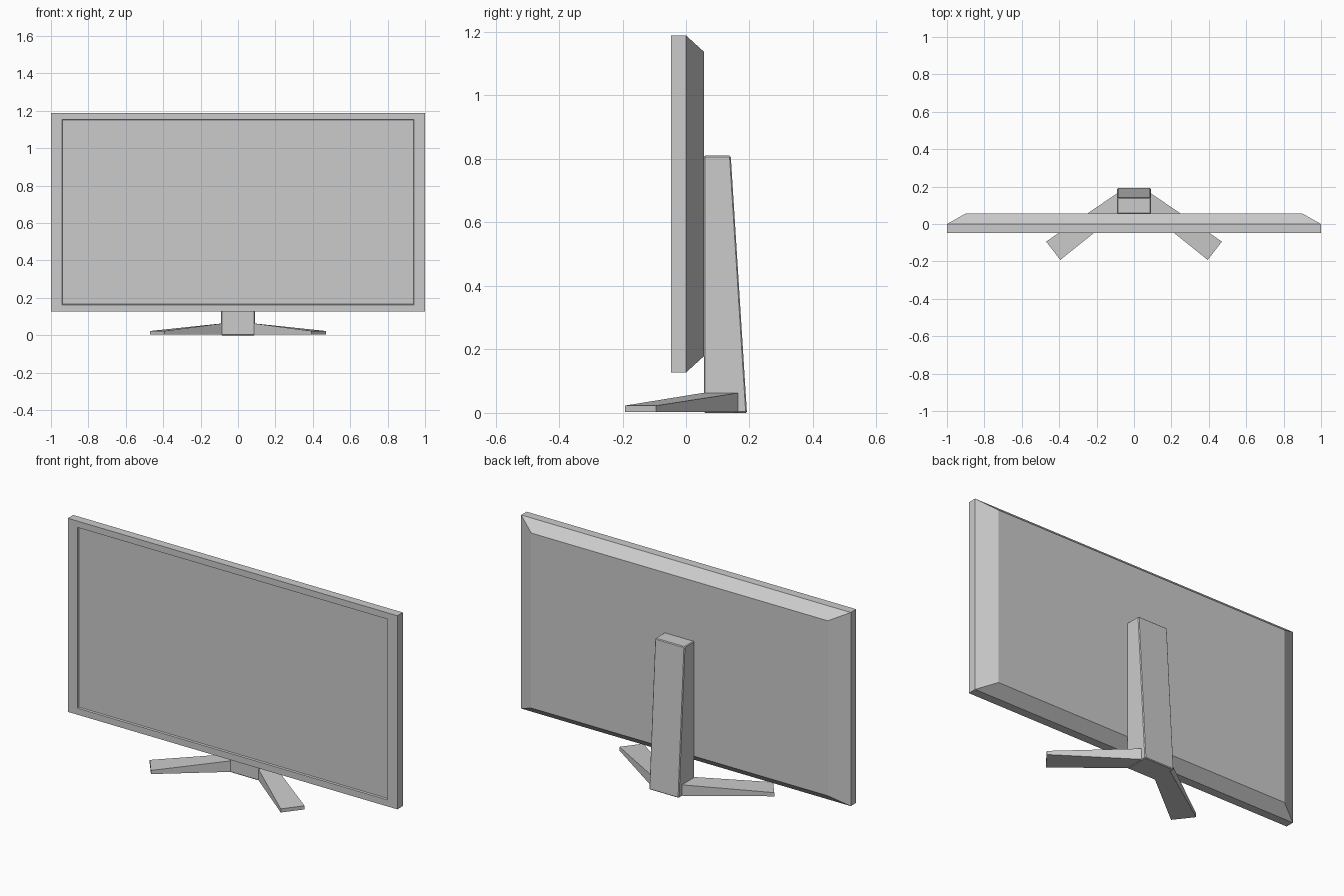
import bpy, bmesh

if "Cube" in bpy.data.objects:
    bpy.data.objects.remove(bpy.data.objects["Cube"])


def loft(name, rings):
    """Closed solid through matching point rings, capped at both ends."""
    bm = bmesh.new()
    loops = [[bm.verts.new(p) for p in ring] for ring in rings]
    n = len(loops[0])
    for a, b in zip(loops, loops[1:]):
        for i in range(n):
            j = (i + 1) % n
            bm.faces.new((a[i], a[j], b[j], b[i]))
    bm.faces.new(loops[0])
    bm.faces.new(loops[-1])
    bmesh.ops.recalc_face_normals(bm, faces=bm.faces)
    mesh = bpy.data.meshes.new(name)
    bm.to_mesh(mesh)
    bm.free()
    obj = bpy.data.objects.new(name, mesh)
    bpy.context.collection.objects.link(obj)
    return obj


def rect_xz(hx, z0, z1, y):
    return [(-hx, y, z0), (hx, y, z0), (hx, y, z1), (-hx, y, z1)]


# Display panel: recessed screen, flat rim, chamfered back
loft("display_panel", [
    rect_xz(0.938, 0.166, 1.151, -0.038),
    rect_xz(0.941, 0.163, 1.154, -0.047),
    rect_xz(1.0, 0.127, 1.189, -0.047),
    rect_xz(1.0, 0.127, 1.189, 0.0),
    rect_xz(0.9, 0.178, 1.138, 0.056),
])

# Column: side profile with a sloping back, extruded across x
profile = [(0.056, 0.0), (0.192, 0.0), (0.141, 0.81), (0.056, 0.81)]
column = loft("stand_column", [[(x, y, z) for y, z in profile] for x in (-0.09, 0.09)])
bevel = column.modifiers.new("edge_softening", 'BEVEL')
bevel.width = 0.004
bevel.segments = 1

# Feet: tapered legs splayed forward, mirrored across x
root = [(0.08, 0.06), (0.08, 0.171)]
tip = [(0.394, -0.192), (0.47, -0.094)]


def leg_section(ends, z0, z1):
    (ax, ay), (bx, by) = ends
    return [(ax, ay, z0), (bx, by, z0), (bx, by, z1), (ax, ay, z1)]


feet = loft("stand_feet", [leg_section(root, 0.003, 0.064), leg_section(tip, 0.003, 0.023)])
feet.modifiers.new("mirror_x", 'MIRROR').use_axis[0] = True
